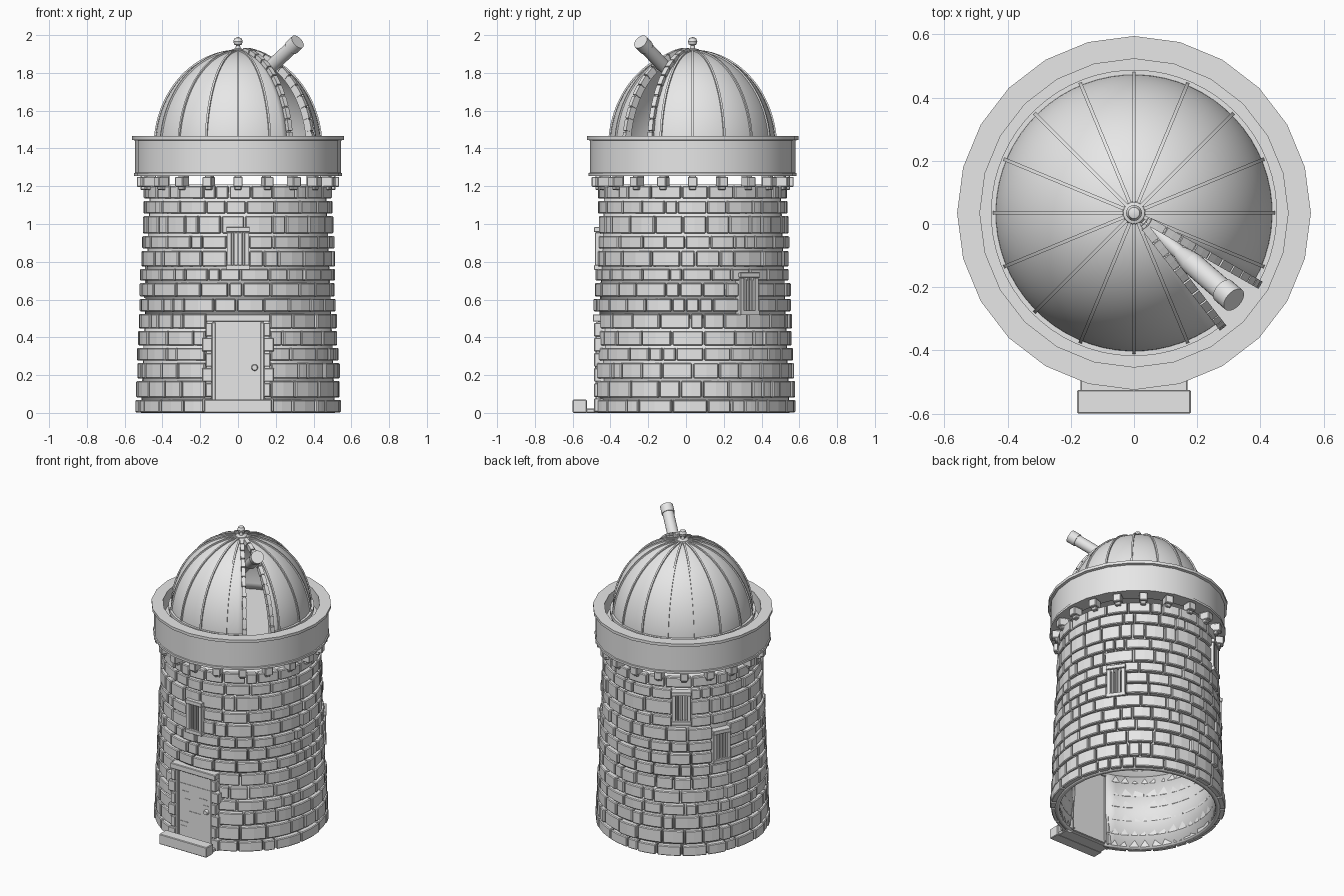
import bpy, bmesh, math, random
from math import sin, cos, pi, radians
from mathutils import Vector, Matrix

random.seed(4)
if "Cube" in bpy.data.objects:
    bpy.data.objects.remove(bpy.data.objects["Cube"])

AXIS_Y = 0.035          # tower axis
FRONT = -pi / 2
SLOT = radians(-41)     # direction of the dome opening
SLOT_HALF = radians(11.25)

stone = bpy.data.materials.new("pale_grey")
stone.use_nodes = True
stone.diffuse_color = (0.8, 0.8, 0.8, 1)
stone.node_tree.nodes["Principled BSDF"].inputs["Base Color"].default_value = (0.8, 0.8, 0.8, 1)


def polar(az, r, t, z):
    """Point at radius r towards az, shifted sideways by t."""
    return Vector((r * cos(az) - t * sin(az), AXIS_Y + r * sin(az) + t * cos(az), z))


def finish(name, bm, smooth=False, bevel=0.0, thick=0.0):
    bmesh.ops.remove_doubles(bm, verts=bm.verts, dist=1e-5)
    bmesh.ops.recalc_face_normals(bm, faces=bm.faces)
    mesh = bpy.data.meshes.new(name)
    bm.to_mesh(mesh)
    bm.free()
    mesh.materials.append(stone)
    ob = bpy.data.objects.new(name, mesh)
    bpy.context.collection.objects.link(ob)
    if thick:
        mod = ob.modifiers.new("thickness", 'SOLIDIFY')
        mod.thickness, mod.offset = thick, -1
    if bevel:
        mod = ob.modifiers.new("bevel", 'BEVEL')
        mod.width, mod.segments = bevel, 1
    if smooth:
        bpy.ops.object.select_all(action='DESELECT')
        ob.select_set(True)
        bpy.context.view_layer.objects.active = ob
        bpy.ops.object.shade_smooth_by_angle(angle=radians(32))
    return ob


def sections(bm, rings, closed_loop=True, caps=True):
    """Skin a list of point rings."""
    rows = [[bm.verts.new(p) for p in ring] for ring in rings]
    n = len(rows[0])
    for a, b in zip(rows, rows[1:]):
        for i in range(n if closed_loop else n - 1):
            bm.faces.new((a[i], a[(i + 1) % n], b[(i + 1) % n], b[i]))
    if caps:
        bm.faces.new(rows[0])
        bm.faces.new(rows[-1])


def lathe(bm, profile, segs, a0=0.0, a1=2 * pi):
    rings = [[polar(a0 + (a1 - a0) * i / segs, r, 0, z) for r, z in profile]
             for i in range(segs + 1)]
    sections(bm, rings, closed_loop=False, caps=False)
    bmesh.ops.remove_doubles(bm, verts=bm.verts, dist=1e-5)


def box(bm, az, t0, t1, r0, r1, z0, z1):
    rings = [[polar(az, r, t, z) for r, z in ((r0, z0), (r1, z0), (r1, z1), (r0, z1))]
             for t in (t0, t1)]
    sections(bm, rings)


# Stone courses, interrupted by the door and the windows
WINDOWS = [(FRONT, 0.87), (radians(35), 0.63), (radians(124), 1.0), (radians(153), 0.72)]
openings = [(FRONT, 0.33, -0.1, 0.52)]
openings += [(az, 0.115, z - 0.1, z + 0.1) for az, z in WINDOWS]
heights = [0.08, 0.1, 0.095, 0.08, 0.09, 0.09, 0.08, 0.083, 0.075, 0.095, 0.08, 0.105, 0.08, 0.08]


def wall_radius(z):
    return 0.541 - 0.04 * z


bm = bmesh.new()
z = 0.0
for h in heights:
    z0, z1 = z + 0.002, z + h - 0.011
    z += h
    gaps = sorted(((az - w) % (2 * pi), 2 * w) for az, w, lo, hi in openings
                  if lo < (z0 + z1) / 2 < hi)
    if not gaps:
        gaps = [(random.uniform(0, 0.3), 0.0)]
    for i, (start, width) in enumerate(gaps):
        a = start + width
        end = gaps[(i + 1) % len(gaps)][0]
        while end <= a:
            end += 2 * pi
        count = max(1, round((end - a) / 0.245))
        sizes = [random.choice((0.55, 0.9, 1.1, 1.3)) for _ in range(count)]
        unit = (end - a) / sum(sizes)
        for s in sizes:
            b = a + s * unit
            ro = wall_radius(z0) + random.uniform(-0.006, 0.006)
            ri = wall_radius(z0) - 0.056
            sections(bm, [[polar(a + 0.009 + (b - a - 0.018) * k / 2, r, 0, q)
                           for r, q in ((ri, z0), (ro, z0), (ro, z1), (ri, z1))]
                          for k in range(3)])
            a = b
finish("wall_stones", bm, bevel=0.005)

# Mortar wall behind the stones, open at the doorway
bm = bmesh.new()
inset = 0.027
lathe(bm, [(wall_radius(0) - inset, 0.0), (wall_radius(0.5) - inset, 0.5)], 44,
      FRONT + 0.27, FRONT + 2 * pi - 0.27)
lathe(bm, [(wall_radius(0.5) - inset, 0.5), (wall_radius(1.21) - inset, 1.21)], 48)
finish("mortar_wall", bm, smooth=True, thick=0.028)

# Barred windows
for n, (az, zc) in enumerate(WINDOWS):
    bm = bmesh.new()
    r = wall_radius(zc) + 0.012
    box(bm, az, -0.05, 0.05, r - 0.06, r - 0.025, zc - 0.1, zc + 0.1)
    for s in (-1, 1):
        box(bm, az, s * 0.047 - 0.012, s * 0.047 + 0.012, r - 0.06, r - 0.002, zc - 0.09, zc + 0.085)
        box(bm, az, -0.062, 0.062, r - 0.06, r + 0.003, zc + s * 0.1 - 0.013, zc + s * 0.1 + 0.013)
    for t in (-0.021, 0, 0.021):
        box(bm, az, t - 0.006, t + 0.006, r - 0.04, r - 0.008, zc - 0.09, zc + 0.09)
    finish(f"window_{n + 1}", bm, bevel=0.002)

# Door with cracks, surround and steps
bm = bmesh.new()
box(bm, FRONT, -0.13, 0.135, 0.465, 0.5, 0.01, 0.49)
for x, zz, w in ((-0.085, 0.13, 0.06), (-0.09, 0.1, 0.05), (-0.07, 0.34, 0.05), (-0.06, 0.29, 0.04),
                 (0.06, 0.32, 0.06), (0.08, 0.28, 0.04), (0.0, 0.21, 0.1), (0.0, 0.39, 0.22)):
    box(bm, FRONT, x - w / 2, x + w / 2, 0.495, 0.503, zz - 0.002, zz + 0.002)
finish("door", bm)

bm = bmesh.new()
knob = Matrix.Translation((0.088, AXIS_Y - 0.508, 0.24)) @ Matrix.Rotation(pi / 2, 4, 'X')
bmesh.ops.create_cone(bm, cap_ends=True, segments=16, radius1=0.018, radius2=0.014,
                      depth=0.02, matrix=knob)
finish("door_knob", bm, smooth=True)

bm = bmesh.new()
for s in (-1, 1):
    box(bm, FRONT, s * 0.129 - 0.01, s * 0.129 + 0.01, 0.46, 0.513, 0.02, 0.48)
    for k in range(6):
        outer = 0.172 if k % 2 else 0.19
        t = sorted((s * 0.137, s * outer))
        box(bm, FRONT, t[0], t[1], 0.455, 0.522, 0.005 + k * 0.08, 0.077 + k * 0.08)
box(bm, FRONT, -0.17, 0.17, 0.455, 0.528, 0.483, 0.522)
finish("door_surround", bm, bevel=0.004)

bm = bmesh.new()
box(bm, FRONT, -0.18, 0.18, 0.56, 0.635, 0, 0.07)
box(bm, FRONT, -0.17, 0.17, 0.48, 0.565, 0, 0.022)
finish("door_step", bm, bevel=0.004)

# Corbels under the parapet
bm = bmesh.new()
for k in range(20):
    az = FRONT + k * pi / 10
    box(bm, az, -0.025, 0.025, 0.47, 0.535, 1.197, 1.25)
    box(bm, az, -0.018, 0.018, 0.46, 0.515, 1.18, 1.26)
finish("corbels", bm, bevel=0.004)

# Parapet ring and deck
bm = bmesh.new()
lathe(bm, [(0, 1.345), (0.45, 1.345), (0.45, 1.255), (0.55, 1.255), (0.55, 1.27), (0.544, 1.272),
           (0.544, 1.442), (0.56, 1.446), (0.56, 1.465), (0.488, 1.465), (0.488, 1.36), (0, 1.36)], 24)
finish("parapet", bm, smooth=True)


# Dome shell with an open slot
def dome_point(az, e, out, t=0.0):
    return polar(az, (0.44 + out) * cos(e), t, 1.4 + (0.515 + out) * sin(e))


bm = bmesh.new()
dome_profile = [(0.44, 1.36)] + [(0.44 * cos(k * pi / 48), 1.4 + 0.515 * sin(k * pi / 48))
                                 for k in range(25)]
lathe(bm, dome_profile, 60, SLOT + SLOT_HALF, SLOT + 2 * pi - SLOT_HALF)
finish("dome", bm, smooth=True, thick=0.012)

bm = bmesh.new()
lathe(bm, [(0.43, 1.425), (0.453, 1.425), (0.453, 1.45), (0.43, 1.45), (0.43, 1.425)], 60,
      SLOT + SLOT_HALF, SLOT + 2 * pi - SLOT_HALF)
finish("dome_base_ring", bm, smooth=True)


def meridian(bm, az, e0, e1, steps, width, lo, hi):
    rings = []
    for k in range(steps + 1):
        e = e0 + (e1 - e0) * k / steps
        rings.append([dome_point(az, e, o, t) for o, t in
                      ((lo, -width / 2), (hi, -width / 2), (hi, width / 2), (lo, width / 2))])
    sections(bm, rings)


# Ribs on the dome and segmented rails beside the slot
bm = bmesh.new()
for k in range(16):
    if k != 14:
        meridian(bm, k * pi / 8, 0.02, radians(87), 24, 0.011, -0.006, 0.008)
finish("dome_ribs", bm, smooth=True)

bm = bmesh.new()
for s in (-1, 1):
    az = SLOT + s * SLOT_HALF
    meridian(bm, az, 0.04, radians(84), 24, 0.016, -0.02, 0.014)
    for k in range(11):
        e = 0.05 + k * 0.128
        meridian(bm, az, e, e + 0.112, 2, 0.026, -0.012, 0.022)
finish("slot_rails", bm)

# Finial
bm = bmesh.new()
lathe(bm, [(0.04, 1.9), (0.034, 1.924), (0.013, 1.93), (0.011, 1.946), (0.02, 1.95),
           (0.025, 1.967), (0.018, 1.984), (0, 1.99)], 20)
finish("finial", bm, smooth=True)

# Telescope pointing out through the slot
elev = radians(35)
aim = Vector((cos(SLOT) * cos(elev), sin(SLOT) * cos(elev), sin(elev)))
tip = polar(SLOT, 0.415, 0, 1.962)
turn = aim.to_track_quat('Z', 'Y').to_matrix().to_4x4()
bm = bmesh.new()
for back, front, r0, r1 in ((0.46, 0.26, 0.022, 0.022), (0.27, 0.21, 0.024, 0.036),
                            (0.21, 0.0, 0.036, 0.036), (0.05, -0.005, 0.041, 0.041)):
    mid = tip - aim * (back + front) / 2
    bmesh.ops.create_cone(bm, cap_ends=True, segments=24, radius1=r0, radius2=r1,
                          depth=back - front, matrix=Matrix.Translation(mid) @ turn)
finish("telescope", bm, smooth=True)
